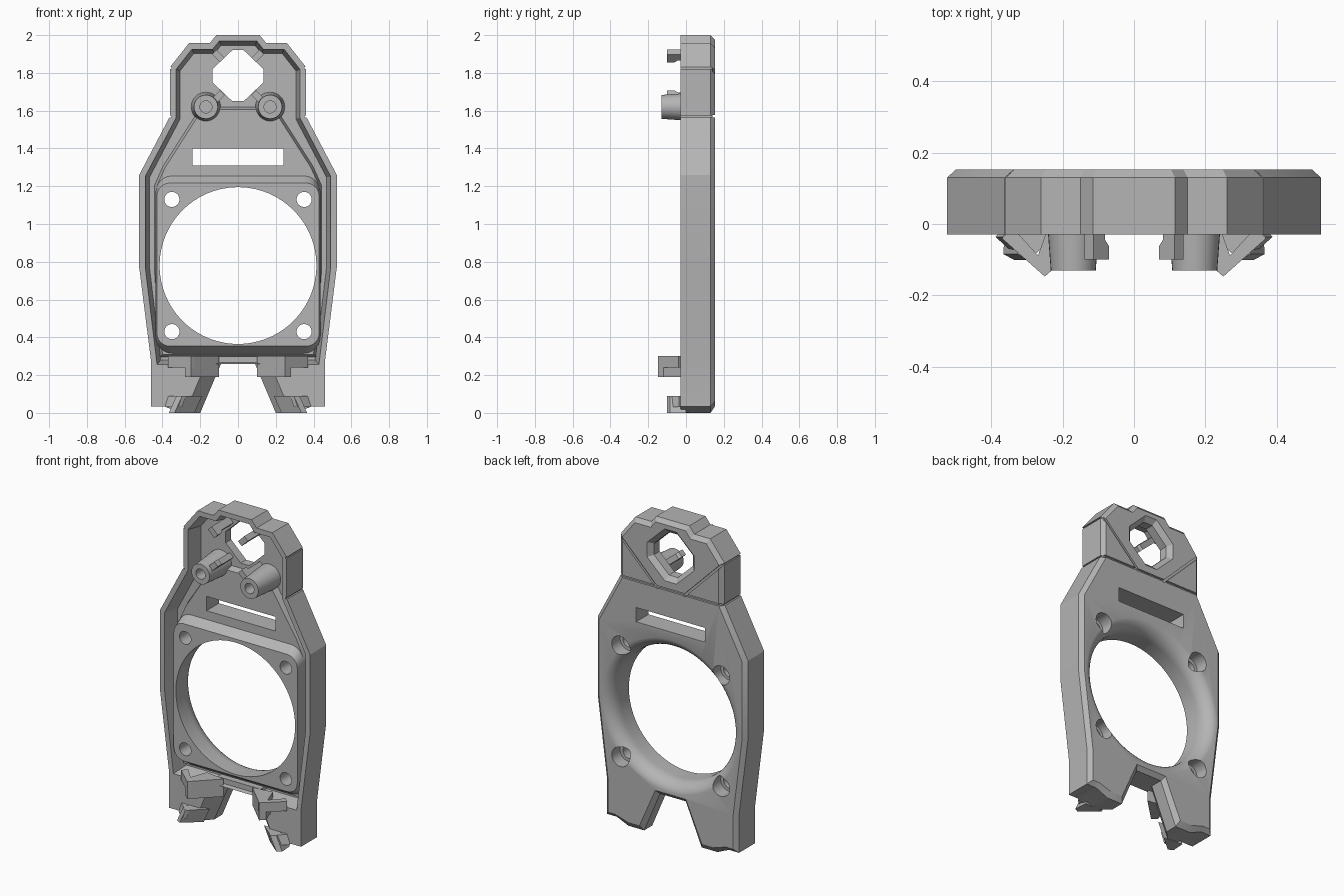
import bpy, bmesh, math
from mathutils import Vector

cube = bpy.data.objects.get("Cube")
if cube:
    bpy.data.objects.remove(cube)

grey = bpy.data.materials.new("plain_grey")
grey.use_nodes = True
colour = (0.46, 0.46, 0.46, 1)
grey.diffuse_color = colour
grey.node_tree.nodes["Principled BSDF"].inputs["Base Color"].default_value = colour


def loft(name, rings):
    """Solid through matching closed rings of 3D points."""
    bm = bmesh.new()
    loops = [[bm.verts.new(p) for p in ring] for ring in rings]
    n = len(loops[0])
    for a, b in zip(loops, loops[1:]):
        for i in range(n):
            j = (i + 1) % n
            bm.faces.new((a[i], a[j], b[j], b[i]))
    bm.faces.new(loops[0])
    bm.faces.new(loops[-1])
    bmesh.ops.recalc_face_normals(bm, faces=bm.faces)
    mesh = bpy.data.meshes.new(name)
    bm.to_mesh(mesh)
    bm.free()
    obj = bpy.data.objects.new(name, mesh)
    bpy.context.collection.objects.link(obj)
    mesh.materials.append(grey)
    return obj


def layers(name, *pairs):
    """Loft of (x, z) outlines, each at its own depth y."""
    return loft(name, [[(x, y, z) for x, z in pts] for pts, y in pairs])


def mirrored(half):
    return half + [(-x, z) for x, z in reversed(half)]


def inset(pts, d):
    """Mitred inward offset of a counter-clockwise outline."""
    out = []
    for i, p in enumerate(pts):
        p, a, b = Vector(p), Vector(pts[i - 1]), Vector(pts[(i + 1) % len(pts)])
        u, v = (p - a).normalized(), (b - p).normalized()
        m, n = Vector((-u.y, u.x)), Vector((-v.y, v.x))
        out.append(tuple(p + (m + n) * d / (1 + m.dot(n))))
    return out


def circle(x, z, r, n=32):
    return [(x + r * math.cos(2 * math.pi * i / n), z + r * math.sin(2 * math.pi * i / n))
            for i in range(n)]


def rounded(hx, hz, r, cz):
    pts = []
    for q, (sx, sz) in enumerate([(1, 1), (-1, 1), (-1, -1), (1, -1)]):
        for k in range(7):
            t = math.pi / 2 * (q + k / 6)
            pts.append((sx * (hx - r) + r * math.cos(t), cz + sz * (hz - r) + r * math.sin(t)))
    return pts


def bar(a, b, w):
    """Thin rectangle between two points."""
    a, b = Vector(a), Vector(b)
    d = (b - a).normalized() * w / 2
    n = Vector((-d.y, d.x))
    return [tuple(p) for p in (a - n, b - n, b + n, a + n)]


def cut(obj, cutters):
    for c in cutters:
        mod = obj.modifiers.new("cut", 'BOOLEAN')
        mod.operation = 'DIFFERENCE'
        mod.solver = 'EXACT'
        mod.object = c
        bpy.context.view_layer.objects.active = obj
        bpy.ops.object.modifier_apply(modifier=mod.name)


def smooth(obj):
    bpy.ops.object.select_all(action='DESELECT')
    obj.select_set(True)
    bpy.context.view_layer.objects.active = obj
    bpy.ops.object.shade_smooth_by_angle(angle=math.radians(25))


# Outer silhouette
upper = [(.523, .77), (.523, 1.26), (.36, 1.57), (.36, 1.83),
         (.26, 1.957), (.15, 1.957), (.115, 2.0)]
outer_foot = [(.39, .035), (.46, .035), (.46, .27)]
back = mirrored([(.09, .26), (.20, 0), (.31, 0)] + outer_foot + upper)
front = mirrored([(.17, .26), (.28, 0), (.32, .005)] + outer_foot + upper)
bevel = [(x, max(z, .035)) for x, z in inset(back, .025)]
body = layers("body_shell", (front, -.03), (back, .05), (back, .13), (bevel, .153))

# Hollow front
rim = mirrored([(.457, .225)] + upper)
pocket = layers("pocket", (inset(rim, .032), -.06), (inset(rim, .032), -.03), (inset(rim, .054), .07))

# Fan opening with a rounded lip at the back
mid = .78
flare = [(circle(0, mid, .415, 96), -.1)]
for k in range(9):
    t = math.pi / 2 * k / 8
    flare.append((circle(0, mid, .415 + .08 * (1 - math.cos(t)), 96), .065 + .09 * math.sin(t)))
bore = layers("bore", *flare)
screws = []
for sx in (-1, 1):
    for z in (mid - .35, mid + .35):
        for name, r, y in (("screw_hole", .04, -.1), ("counterbore", .06, .07)):
            ring = circle(sx * .35, z, r)
            screws.append(layers(name, (ring, y), (ring, .3)))

# Cable slot and eight-sided window
slot_shape = bar((-.24, 1.355), (.24, 1.355), .09)
slot = layers("slot", (slot_shape, -.1), (slot_shape, .3))
window = mirrored([(.03, 1.65), (.135, 1.75), (.135, 1.82), (.03, 1.92)])
opening = layers("window", (window, -.1), (window, .125), (inset(window, -.03), .155))

# Seam grooves on the back and sides of the head
grooves = []
for a, b, y in [((-.4, 1.57), (.4, 1.57), .14),
                ((.38, 1.85), (.09, 1.56), .14), ((-.38, 1.85), (-.09, 1.56), .14)]:
    shape = bar(a, b, .014)
    grooves.append(layers("groove", (shape, y), (shape, .2)))
for sx in (-1, 1):
    for z in (1.57, 1.825):
        shape = bar((sx * .352, z), (sx * .4, z), .01)
        grooves.append(layers("side_groove", (shape, -.1), (shape, .2)))

cut(body, [pocket, bore, slot, opening] + screws + grooves)
smooth(body)

# Raised centre panel inside the hollow
panel = mirrored([(.40, .31), (.43, .77), (.43, 1.2), (.385, 1.3), (.19, 1.605)])
centre = layers("centre_panel", (panel, .03), (inset(panel, -.015), .075), (panel, .1))
cut(centre, [bore, slot] + screws)
smooth(centre)

# Fan seat standing on the panel
seat = layers("fan_seat", (rounded(.43, .432, .07, .785), -.025),
              (rounded(.437, .47, .09, .785), .03), (rounded(.437, .47, .09, .785), .09))
cut(seat, [bore] + screws)
smooth(seat)

# Cross bar between the feet
beam = bar((-.15, .28), (.15, .28), .038)
layers("cross_bar", (beam, .01), (beam, .1))

for c in [pocket, bore, slot, opening] + screws + grooves:
    bpy.data.objects.remove(c)

for side, s in (("left", 1), ("right", -1)):
    # Tapered screw boss
    x, z = s * .17, 1.62
    boss = layers(side + "_boss", (circle(x, z, .08), .1), (circle(x, z, .063), -.13))
    hole = layers("boss_hole", (circle(x, z, .032), -.03), (circle(x, z, .032), -.2))
    cut(boss, [hole])
    bpy.data.objects.remove(hole)
    smooth(boss)

    # Hooked clips around the window
    for level, cz, dz in (("upper", 1.893, 1), ("lower", 1.67, -1)):
        ax = s * .108
        stem = bar((ax - s * .015, cz - dz * .015), (ax + s * .018, cz + dz * .018), .035)
        hook = bar((ax - s * .025, cz - dz * .025), (ax + s * .018, cz + dz * .018), .035)
        layers(f"{side}_{level}_clip", (stem, .1), (stem, -.045), (hook, -.061), (hook, -.1))

    # Angled foot clips: a plate in line with the chamfer and a hook behind its tip
    for level, dx, reach, z0, z1, lean in (("upper", 0, 1, .19, .30, 0), ("lower", .11, .6, 0, .09, .04)):
        def shape(pts, z, shift):
            return [(s * (px + dx + shift), -.03 - py * reach, z) for px, py in pts]
        tip = .14 + .11 * reach
        plate = [(.10, -.03), (tip, .117), (tip + .03, .09), (.23, -.05)]
        hook = [(tip, .117), (tip + .12 * reach, .01), (tip + .09 * reach, -.02), (tip - .02, .1)]
        loft(f"{side}_{level}_foot_clip", [shape(plate, z0, lean / 2), shape(plate, z1, -lean / 2)])
        loft(f"{side}_{level}_foot_hook", [shape(hook, z1 - .06, 0), shape(hook, z1, -lean / 2)])
